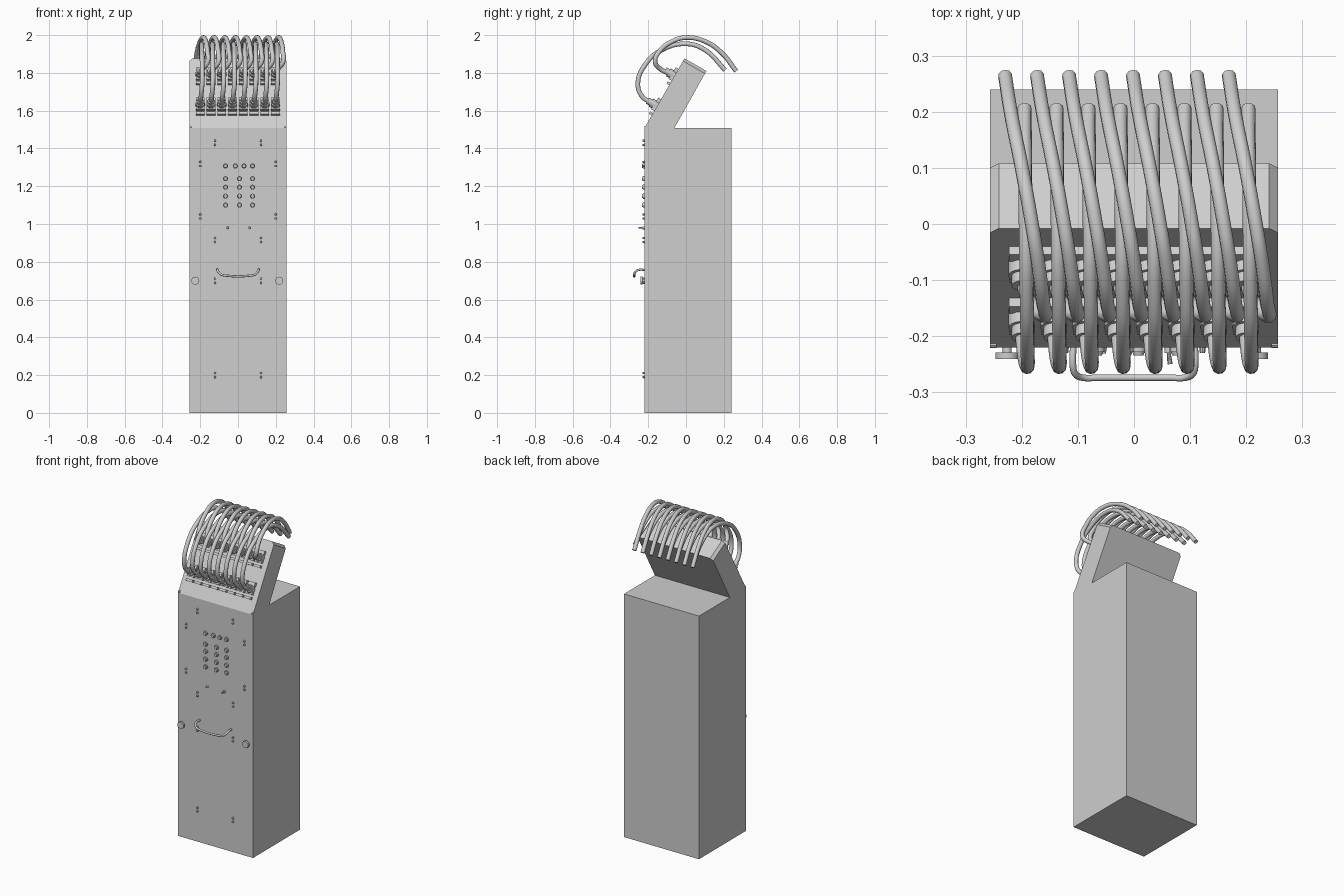
import bpy, bmesh, math
from mathutils import Vector, Matrix

if "Cube" in bpy.data.objects:
    bpy.data.objects.remove(bpy.data.objects["Cube"])

grey = bpy.data.materials.new("light_grey")
grey.diffuse_color = (0.62, 0.62, 0.62, 1)
grey.use_nodes = True
grey.node_tree.nodes["Principled BSDF"].inputs["Base Color"].default_value = grey.diffuse_color

W = 0.257          # half width
FRONT = -0.22      # front plane of the cabinet
TOP = 1.507        # top of the cabinet
S = Vector((0, 0.5, 0.866))      # up the sloping head
N = Vector((0, -0.866, 0.5))     # out of the sloping head
HEAD = Vector((0, FRONT, TOP))   # bottom edge of the slope


def finish(name, bm, smooth=False):
    bmesh.ops.recalc_face_normals(bm, faces=bm.faces)
    me = bpy.data.meshes.new(name)
    bm.to_mesh(me)
    bm.free()
    ob = bpy.data.objects.new(name, me)
    bpy.context.collection.objects.link(ob)
    me.materials.append(grey)
    if smooth:
        bpy.ops.object.select_all(action='DESELECT')
        ob.select_set(True)
        bpy.context.view_layer.objects.active = ob
        bpy.ops.object.shade_smooth_by_angle(angle=math.radians(35))
    return ob


def box(bm, centre, size, rot=Matrix()):
    m = Matrix.Translation(centre) @ rot @ Matrix.Diagonal((*size, 1))
    bmesh.ops.create_cube(bm, size=1, matrix=m)


def rod(bm, start, direction, length, r1, r2=None, seg=16):
    d = Vector(direction).normalized()
    q = Vector((0, 0, 1)).rotation_difference(d).to_matrix().to_4x4()
    m = Matrix.Translation(Vector(start) + d * length / 2) @ q
    bmesh.ops.create_cone(bm, cap_ends=True, segments=seg, radius1=r1,
                          radius2=r1 if r2 is None else r2, depth=length, matrix=m)


def tube(name, pts, radius):
    cu = bpy.data.curves.new(name, 'CURVE')
    cu.dimensions = '3D'
    cu.bevel_depth = radius
    cu.bevel_resolution = 3
    cu.resolution_u = 6
    cu.use_fill_caps = True
    sp = cu.splines.new('BEZIER')
    sp.bezier_points.add(len(pts) - 1)
    for bp, p in zip(sp.bezier_points, pts):
        bp.co = p
        bp.handle_left_type = bp.handle_right_type = 'AUTO'
    cu.materials.append(grey)
    ob = bpy.data.objects.new(name, cu)
    bpy.context.collection.objects.link(ob)
    bpy.ops.object.select_all(action='DESELECT')
    ob.select_set(True)
    bpy.context.view_layer.objects.active = ob
    bpy.ops.object.convert(target='MESH')
    bpy.ops.object.shade_smooth_by_angle(angle=math.radians(40))


# cabinet body
bm = bmesh.new()
box(bm, (0, (FRONT + 0.24) / 2, TOP / 2), (2 * W, 0.24 - FRONT, TOP))
finish("cabinet", bm)

# sloping head, with the two ends of its top face chamfered
bm = bmesh.new()
prof = [(FRONT, TOP), (-0.008, 1.877), (0.108, 1.81), (-0.062, TOP)]
f = bm.faces.new([bm.verts.new((-W, y, z)) for y, z in prof])
ext = bmesh.ops.extrude_face_region(bm, geom=[f])
bmesh.ops.translate(bm, vec=(2 * W, 0, 0),
                    verts=[v for v in ext['geom'] if isinstance(v, bmesh.types.BMVert)])
ends = [e for e in bm.edges if all(v.co.z > 1.7 for v in e.verts)
        and abs(e.verts[0].co.x - e.verts[1].co.x) < 0.01]
bmesh.ops.bevel(bm, geom=ends, offset=0.016, segments=1, affect='EDGES')
finish("sloping_head", bm)

# corner hinge pins at the foot of the head
bm = bmesh.new()
for s in (-1, 1):
    rod(bm, (s * (W - 0.012), FRONT + 0.006, TOP + 0.006), (s, 0, 0), 0.012, 0.007, seg=10)
finish("hinge_pins", bm)

# pairs of screws on the front
bm = bmesh.new()
pairs = [(s * 0.122, z) for s in (-1, 1) for z in (1.43, 0.915, 0.70, 0.20)]
pairs += [(s * 0.2, z) for s in (-1, 1) for z in (1.318, 1.04)]
for x, z in pairs:
    for dz in (-0.011, 0.011):
        rod(bm, (x, FRONT + 0.002, z + dz), (0, -1, 0), 0.012, 0.0065, 0.005, 10)
finish("front_screws", bm, True)

# push buttons
bm = bmesh.new()
spots = [(x, z) for x in (-0.066, 0.008, 0.077) for z in (1.24, 1.195, 1.147, 1.10)]
spots += [(x, 1.307) for x in (-0.066, -0.014, 0.032, 0.077)]
for x, z in spots:
    rod(bm, (x, FRONT + 0.002, z), (0, -1, 0), 0.010, 0.0135)
    rod(bm, (x, FRONT - 0.007, z), (0, -1, 0), 0.007, 0.011, 0.009)
finish("push_buttons", bm, True)

# indicator lamp and toggle switch
bm = bmesh.new()
rod(bm, (-0.055, FRONT + 0.002, 0.98), (0, -1, 0), 0.013, 0.007, 0.005, 12)
finish("indicator_lamp", bm, True)
bm = bmesh.new()
rod(bm, (0.062, FRONT + 0.002, 0.98), (0, -1, 0), 0.012, 0.008, seg=12)
rod(bm, (0.062, FRONT - 0.008, 0.98), (0.1, -1, 0), 0.022, 0.003, 0.005, 10)
finish("toggle_switch", bm, True)

# round side knobs
for x, name in ((-0.226, "left_knob"), (0.218, "right_knob")):
    bm = bmesh.new()
    rod(bm, (x, FRONT + 0.002, 0.70), (0, -1, 0), 0.014, 0.008)
    rod(bm, (x, FRONT - 0.009, 0.70), (0, -1, 0), 0.012, 0.021, seg=20)
    finish(name, bm, True)

# drooping pull handle
half = [(0.108, FRONT + 0.004, 0.757), (0.109, -0.25, 0.757), (0.105, -0.267, 0.748),
        (0.09, -0.274, 0.733), (0.065, -0.274, 0.727)]
tube("pull_handle", half + [(-x, y, z) for x, y, z in reversed(half)], 0.006)

# rows of sockets with plugs: distance up the slope of each row
tilt = Matrix.Rotation(math.radians(-30), 4, 'X')
columns = [-0.2 + 0.057 * i for i in range(8)]
for row, up in (("lower", 0.135), ("upper", 0.32)):
    bm = bmesh.new()
    for x in columns:
        for du, h, d in ((0.030, 0.024, 0.02), (-0.018, 0.024, 0.022), (-0.050, 0.014, 0.02)):
            c = HEAD + S * (up + du) + N * (d / 2 - 0.002) + Vector((x, 0, 0))
            box(bm, c, (0.046, d, h), tilt)
    finish(row + "_socket_blocks", bm)
    bm = bmesh.new()
    for x in columns:
        base = HEAD + S * up + Vector((x, 0, 0))
        rod(bm, base, N, 0.038, 0.024)
        rod(bm, base + N * 0.036, N, 0.022, 0.018)
    finish(row + "_plugs", bm, True)

# cables: (sideways shift, y, z) along each arc
upper = [(0, -0.095, 1.80), (0.012, -0.135, 1.82), (0.04, -0.164, 1.86), (0.038, -0.14, 1.915),
         (0.03, -0.075, 1.966), (0.018, 0, 1.987), (0, 0.1, 1.967),
         (-0.018, 0.19, 1.905), (-0.03, 0.265, 1.81)]
lower = [(0, -0.19, 1.645), (0.004, -0.232, 1.675), (0.01, -0.255, 1.745), (0.01, -0.215, 1.845),
         (0.009, -0.14, 1.915), (0.007, 0, 1.954), (0.006, 0.1, 1.922), (0.005, 0.207, 1.815)]
for name, path in (("upper_cable", upper), ("lower_cable", lower)):
    for i, x in enumerate(columns):
        tube(f"{name}_{i + 1}", [(x + dx, y, z) for dx, y, z in path], 0.0125)
